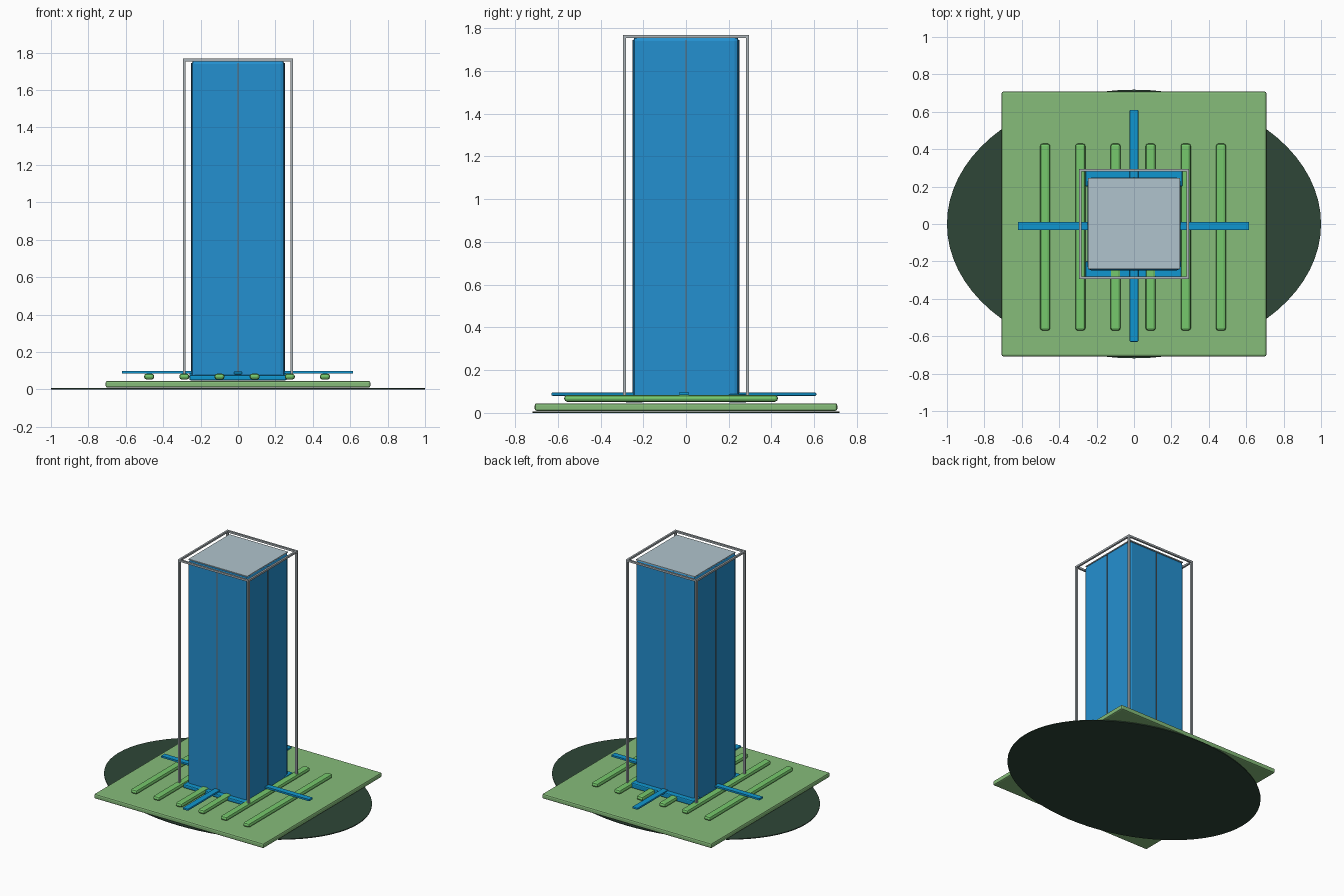
import bpy, bmesh
from mathutils import Matrix

if "Cube" in bpy.data.objects:
    bpy.data.objects.remove(bpy.data.objects["Cube"])


def material(name, r, g, b):
    m = bpy.data.materials.new(name)
    lin = [((c / 255 + 0.055) / 1.055) ** 2.4 for c in (r, g, b)]
    m.diffuse_color = (*lin, 1)
    m.use_nodes = True
    m.node_tree.nodes["Principled BSDF"].inputs["Base Color"].default_value = m.diffuse_color
    return m


tower_blue = material("tower blue", 36, 144, 208)
water_blue = material("bright blue", 16, 150, 208)
lawn_green = material("lawn green", 134, 188, 122)
hedge_green = material("hedge green", 118, 200, 108)
dark_green = material("dark green", 46, 70, 55)
roof_grey = material("roof grey", 176, 196, 205)
frame_grey = material("frame grey", 172, 180, 184)
seam_grey = material("seam grey", 105, 105, 108)


def finish(name, bm, mat, bevel=0, segments=2):
    mesh = bpy.data.meshes.new(name)
    bm.to_mesh(mesh)
    bm.free()
    mesh.materials.append(mat)
    ob = bpy.data.objects.new(name, mesh)
    bpy.context.collection.objects.link(ob)
    if bevel:
        mod = ob.modifiers.new("bevel", 'BEVEL')
        mod.width = bevel
        mod.segments = segments
    return ob


def box(name, x, y, z, mat, bevel=0, segments=2):
    """Box from (min, max) ranges on each axis."""
    bm = bmesh.new()
    size = [r[1] - r[0] for r in (x, y, z)]
    centre = [(r[1] + r[0]) / 2 for r in (x, y, z)]
    bmesh.ops.create_cube(bm, size=1, matrix=Matrix.Translation(centre) @ Matrix.Diagonal((*size, 1)))
    return finish(name, bm, mat, bevel, segments)


# Oval ground disc
bm = bmesh.new()
bmesh.ops.create_cone(bm, cap_ends=True, segments=72, radius1=1, radius2=1, depth=0.006,
                      matrix=Matrix.Translation((0, 0, 0.003)) @ Matrix.Diagonal((1, 0.718, 1, 1)))
finish("ground_disc", bm, dark_green)

# Square lawn and its raised hedge rows
box("lawn_slab", (-0.708, 0.708), (-0.708, 0.708), (0.009, 0.045), lawn_green, 0.01)
for i in range(6):
    x = -0.475 + i * 0.188
    box(f"hedge_row_{i + 1}", (x - 0.027, x + 0.027), (-0.57, 0.43),
        (0.052, 0.084), hedge_green, 0.014)

# Base plates showing along the front and back of the tower
box("front_base_plate", (-0.26, 0.26), (-0.285, -0.2), (0.048, 0.076), water_blue, 0.008)
box("back_base_plate", (-0.26, 0.26), (0.2, 0.285), (0.048, 0.088), water_blue, 0.008)

# Crossed walkways
box("side_walkway", (-0.62, 0.616), (-0.031, 0.011), (0.084, 0.097), water_blue)
box("front_walkway", (-0.023, 0.023), (-0.63, 0.61), (0.08, 0.095), water_blue, 0.005)

# Tower with roof panel
box("tower", (-0.248, 0.248), (-0.248, 0.248), (0.055, 1.76), tower_blue, 0.02)
box("roof_panel", (-0.245, 0.245), (-0.24, 0.247), (1.757, 1.764), roof_grey)

# Thin vertical seam down the middle of each face
for s, side in ((-1, "a"), (1, "b")):
    edge = sorted((s * 0.24, s * 0.251))
    box(f"x_seam_{side}", edge, (-0.003, 0.003), (0.09, 1.745), seam_grey)
    box(f"y_seam_{side}", (-0.003, 0.003), edge, (0.09, 1.745), seam_grey)

# Open outer frame: four posts and a top ring
r, w = 0.288, 0.007
for s, side in ((-1, "a"), (1, "b")):
    bar = (s * r - w, s * r + w)
    for t, end in ((-1, "front"), (1, "back")):
        box(f"{end}_post_{side}", bar, (t * r - w, t * r + w), (0.075, 1.768), frame_grey)
    box(f"x_rail_{side}", (-r, r), bar, (1.754, 1.768), frame_grey)
    box(f"y_rail_{side}", bar, (-r, r), (1.754, 1.768), frame_grey)
